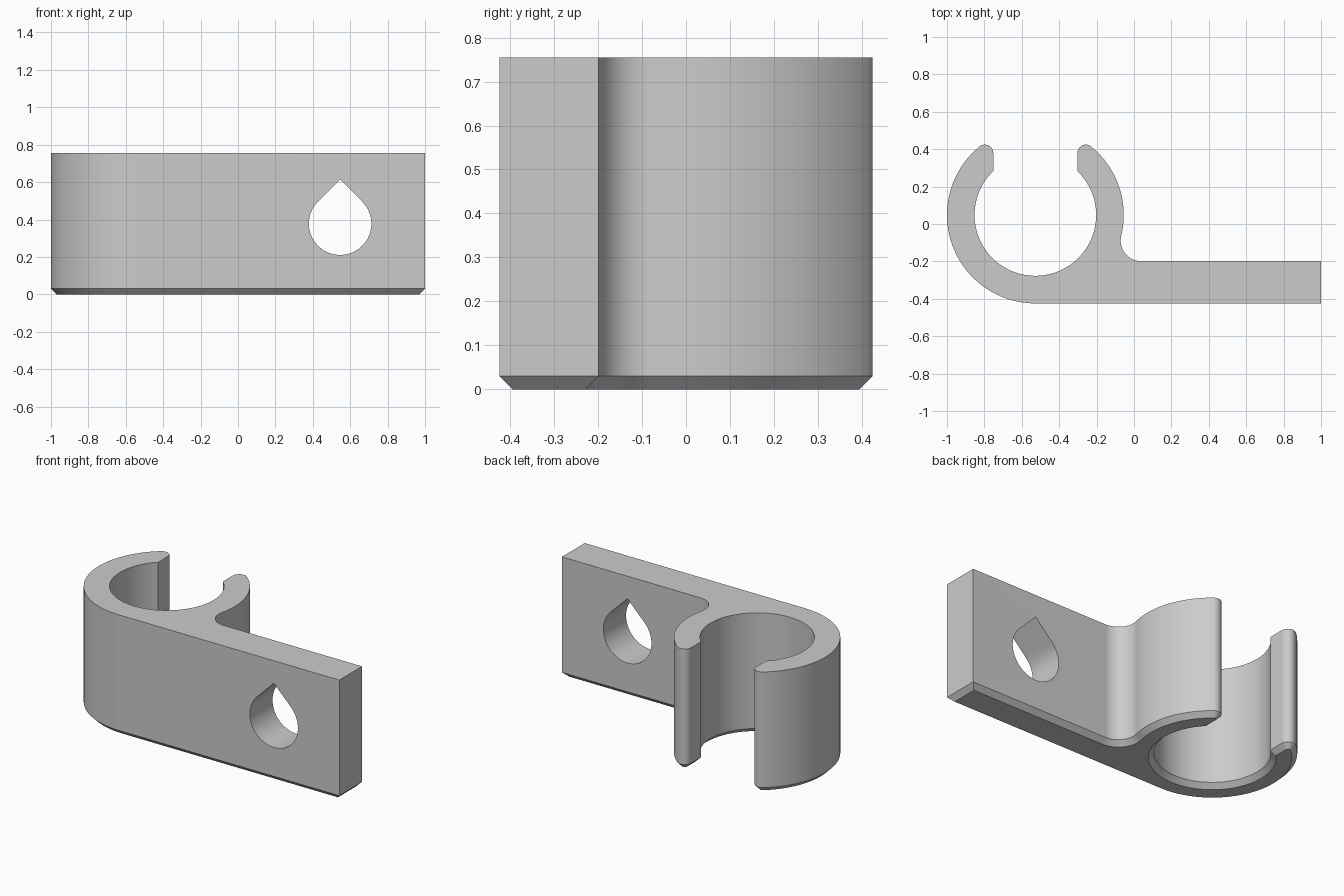
import bpy, bmesh, math

if "Cube" in bpy.data.objects:
    bpy.data.objects.remove(bpy.data.objects["Cube"])

H, CH = 0.755, 0.03               # height, bottom chamfer
CX, CY = -0.5275, 0.048           # clip ring centre
R_OUT, R_IN = 0.4725, 0.325
MOUTH, TIP = 0.225, 0.045         # half opening, lip rounding
Y0, Y1, FIL = CY - R_OUT, -0.199, 0.11
HOLE_X, HOLE_Z, HOLE_R = 0.546, H / 2, 0.167

# Centres of the lip roundings and of the fillet, tangent to the ring
tip_dx = MOUTH + TIP
tip_dy = math.sqrt((R_OUT - TIP) ** 2 - tip_dx ** 2)
tip_a = math.degrees(math.atan2(tip_dy, tip_dx))
fil_y = Y1 + FIL
fil_dx = math.sqrt((R_OUT + FIL) ** 2 - (fil_y - CY) ** 2)
fil_a = math.degrees(math.atan2(fil_y - CY, fil_dx))


def arc(cx, cy, r, a0, a1, n):
    return [(cx + r * math.cos(math.radians(a0 + (a1 - a0) * i / n)),
             cy + r * math.sin(math.radians(a0 + (a1 - a0) * i / n)))
            for i in range(n + 1)]


def outline(d):
    """Clip outline moved inward by d, counterclockwise."""
    m = math.degrees(math.acos((MOUTH + d) / (R_IN + d)))
    pts = arc(CX, CY, R_OUT - d, 180 - tip_a, 270, 48)[1:]
    pts += [(1 - d, Y0 + d), (1 - d, Y1 - d)]
    pts += arc(CX + fil_dx, fil_y, FIL + d, 270, 180 + fil_a, 20)
    pts += arc(CX, CY, R_OUT - d, fil_a, tip_a, 24)[1:]
    pts += arc(CX + tip_dx, CY + tip_dy, TIP - d, tip_a, 180, 14)[1:]
    pts += arc(CX, CY, R_IN + d, m, -180 - m, 90)
    pts += arc(CX - tip_dx, CY + tip_dy, TIP - d, 0, 180 - tip_a, 14)
    return pts


def loft(name, rings):
    """Closed solid through matching rings of 3D points."""
    bm = bmesh.new()
    loops = [[bm.verts.new(p) for p in ring] for ring in rings]
    n = len(loops[0])
    for a, b in zip(loops, loops[1:]):
        for i in range(n):
            j = (i + 1) % n
            bm.faces.new((a[i], a[j], b[j], b[i]))
    bm.faces.new(loops[0][::-1])
    bm.faces.new(loops[-1])
    bmesh.ops.recalc_face_normals(bm, faces=bm.faces)
    mesh = bpy.data.meshes.new(name)
    bm.to_mesh(mesh)
    bm.free()
    ob = bpy.data.objects.new(name, mesh)
    bpy.context.collection.objects.link(ob)
    return ob


# Clip ring and mounting plate in one body with a chamfered foot
clip = loft("pipe_clip", [[(x, y, z) for x, y in outline(d)]
                          for d, z in ((CH, 0), (0, CH), (0, H))])
grey = bpy.data.materials.new("plain grey")
grey.diffuse_color = (0.6, 0.6, 0.6, 1)
grey.use_nodes = True
grey.node_tree.nodes["Principled BSDF"].inputs["Base Color"].default_value = grey.diffuse_color
clip.data.materials.append(grey)

# Teardrop screw hole through the plate
drop = arc(HOLE_X, HOLE_Z, HOLE_R, 135, 405, 60)
drop.append((HOLE_X, HOLE_Z + HOLE_R * math.sqrt(2)))
cutter = loft("hole_cutter", [[(x, y, z) for x, z in drop] for y in (-0.6, 0.0)])
cutter.data.materials.append(grey)
cutter.hide_render = True

bpy.context.view_layer.objects.active = clip
clip.select_set(True)
cut = clip.modifiers.new("screw_hole", 'BOOLEAN')
cut.operation = 'DIFFERENCE'
cut.solver = 'EXACT'
cut.object = cutter
bpy.ops.object.modifier_apply(modifier=cut.name)
bpy.data.objects.remove(cutter)

bpy.ops.object.shade_smooth_by_angle(angle=math.radians(25))
